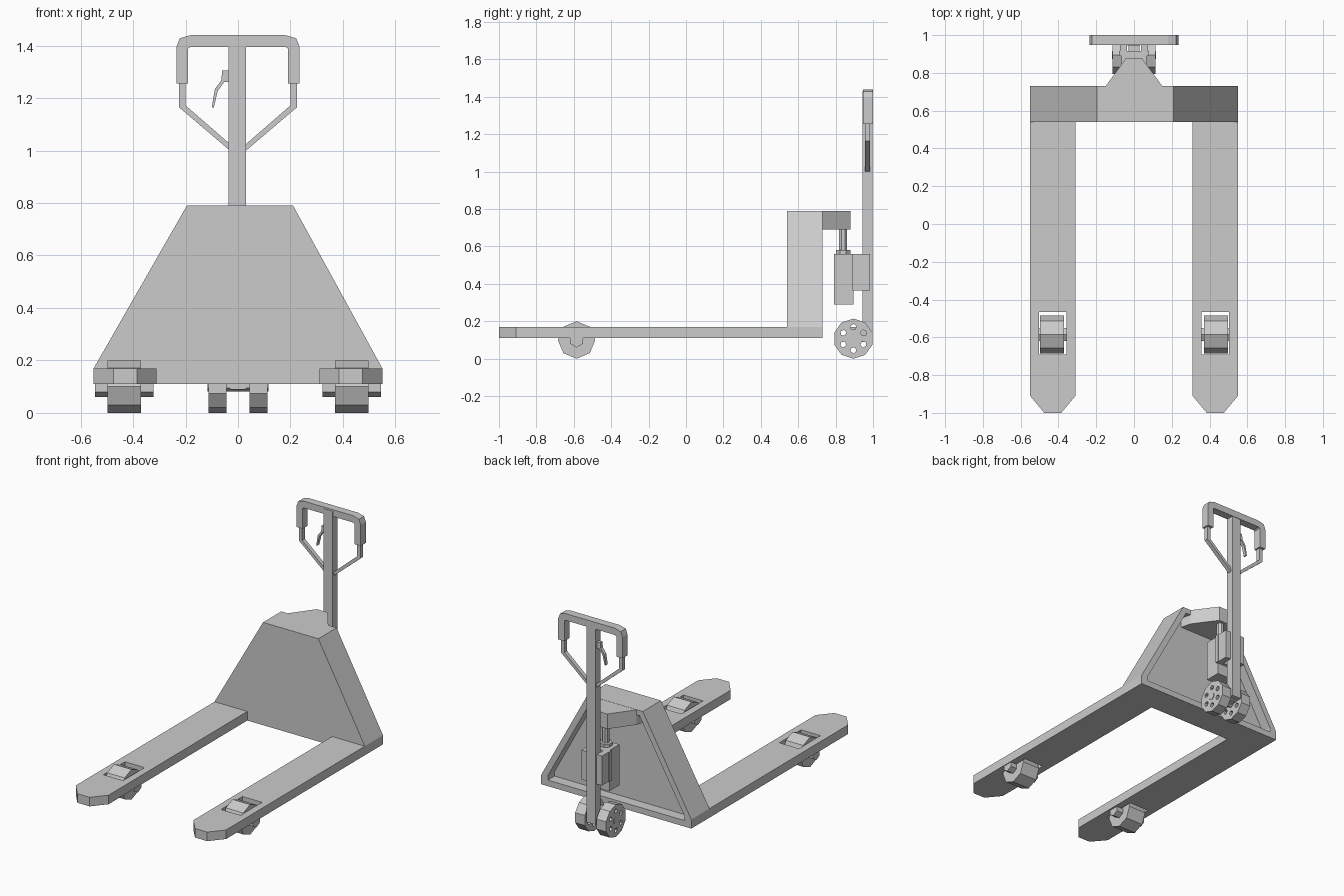
import bpy, bmesh
from math import sin, cos, pi

if "Cube" in bpy.data.objects:
    bpy.data.objects.remove(bpy.data.objects["Cube"])


def prism(name, pts, axis, lo, hi):
    """Extrude a 2D profile along an axis (x: y,z points; y: x,z points; z: x,y points)."""
    def place(p, d):
        return {'x': (d, p[0], p[1]), 'y': (p[0], d, p[1]), 'z': (p[0], p[1], d)}[axis]
    bm = bmesh.new()
    a = [bm.verts.new(place(p, lo)) for p in pts]
    b = [bm.verts.new(place(p, hi)) for p in pts]
    bm.faces.new(a)
    bm.faces.new(b[::-1])
    n = len(pts)
    for i in range(n):
        bm.faces.new((a[i], b[i], b[(i + 1) % n], a[(i + 1) % n]))
    bmesh.ops.recalc_face_normals(bm, faces=bm.faces)
    me = bpy.data.meshes.new(name)
    bm.to_mesh(me)
    bm.free()
    ob = bpy.data.objects.new(name, me)
    bpy.context.collection.objects.link(ob)
    return ob


def box(name, x0, x1, y0, y1, z0, z1):
    return prism(name, [(x0, y0), (x1, y0), (x1, y1), (x0, y1)], 'z', z0, z1)


def ngon(cy, cz, r, n, start=-pi / 2):
    return [(cy + r * cos(start + 2 * pi * i / n), cz + r * sin(start + 2 * pi * i / n)) for i in range(n)]


def cut(ob, cutters):
    """Subtract the cutters from the object and bake the result."""
    for c in cutters:
        c.hide_render = True
        m = ob.modifiers.new("cut", 'BOOLEAN')
        m.operation, m.solver, m.object = 'DIFFERENCE', 'EXACT', c
    dg = bpy.context.evaluated_depsgraph_get()
    me = bpy.data.meshes.new_from_object(ob.evaluated_get(dg))
    ob.modifiers.clear()
    ob.data = me
    for c in cutters:
        bpy.data.objects.remove(c)


# Sloped body with a recessed back
body = prism("body", [(-.55, .11), (.55, .11), (.55, .17), (.21, .79), (-.195, .79), (-.55, .17)], 'y', .54, .73)
cut(body, [prism("recess", [(-.50, .15), (.50, .15), (.50, .18), (.185, .755), (-.17, .755), (-.50, .18)],
                 'y', .66, .80)])

# Neck reaching back over the pump
prism("neck", [(-.17, .65), (.17, .65), (.15, .73), (.04, .88), (-.04, .88), (-.15, .73)], 'z', .69, .789)

for s, side in ((-1, "left"), (1, "right")):
    # Fork with tapered tip and wheel opening
    fork = prism(f"fork_{side}", [(s * x, y) for x, y in
                 [(.31, .54), (.31, -.91), (.385, -1), (.475, -1), (.55, -.91), (.55, .54)]], 'z', .11, .17)
    xa, xb = sorted((s * .358, s * .502))
    cut(fork, [box("opening", xa, xb, -.69, -.465, 0, .3)])

    # Load wheel and axle
    xa, xb = sorted((s * .37, s * .498))
    prism(f"load_wheel_{side}", ngon(-.585, .1, .1, 8), 'x', xa, xb)
    xa, xb = sorted((s * .322, s * .545))
    prism(f"load_axle_{side}", ngon(-.585, .1, .04, 6), 'x', xa, xb)

    # Steering wheel with ring of holes
    xa, xb = sorted((s * .043, s * .113))
    wheel = prism(f"steer_wheel_{side}", ngon(.895, .107, .107, 10), 'x', xa, xb)
    cut(wheel, [prism("hole", ngon(y, z, .017, 5, pi / 2 + i * pi / 3), 'x', xa - .02, xb + .02)
                for i, (y, z) in enumerate(ngon(.895, .107, .062, 6, pi / 2))])

    # Pump bracket arm beside the mast
    xa, xb = sorted((s * .036, s * .075))
    box(f"bracket_arm_{side}", xa, xb, .912, .985, .365, .56)

    # Handle grip support: vertical stub then brace to the mast
    prism(f"handle_brace_{side}", [(s * x, z) for x, z in
          [(.20, 1.27), (.225, 1.27), (.225, 1.165), (.025, .995), (.025, 1.02), (.20, 1.172)]], 'y', .957, .985)

# Steering axle and hub
prism("steer_axle", ngon(.895, .107, .025, 6), 'x', -.117, .117)
box("steer_hub", -.03, .03, .87, .96, .09, .17)

# Hydraulic pump
box("pump_body", -.065, .065, .79, .895, .29, .56)
box("pump_bracket", -.08, .08, .89, .915, .365, .56)
prism("pump_collar", [(x, y - .055) for x, y in ngon(0, .895, .042, 8, pi / 8)], 'z', .56, .58)
prism("pump_rod", [(x, y - .055) for x, y in ngon(0, .895, .023, 8, pi / 8)], 'z', .57, .70)

# Mast
box("mast", -.036, .031, .945, .997, .10, 1.43)

# Handle grip loop
half = [(.19, 1.255), (.235, 1.255), (.235, 1.395), (.222, 1.428), (.18, 1.44)]
inner = [(.182, 1.395), (.19, 1.388)]
prism("handle", half + [(-x, z) for x, z in half[::-1]]
      + [(-x, z) for x, z in inner[::-1]] + inner, 'y', .947, 1.0)

# Release lever
prism("lever", [(-.03, 1.305), (-.06, 1.305), (-.064, 1.267), (-.088, 1.235), (-.10, 1.165),
                (-.092, 1.165), (-.077, 1.228), (-.052, 1.262), (-.03, 1.262)], 'y', .96, .982)
